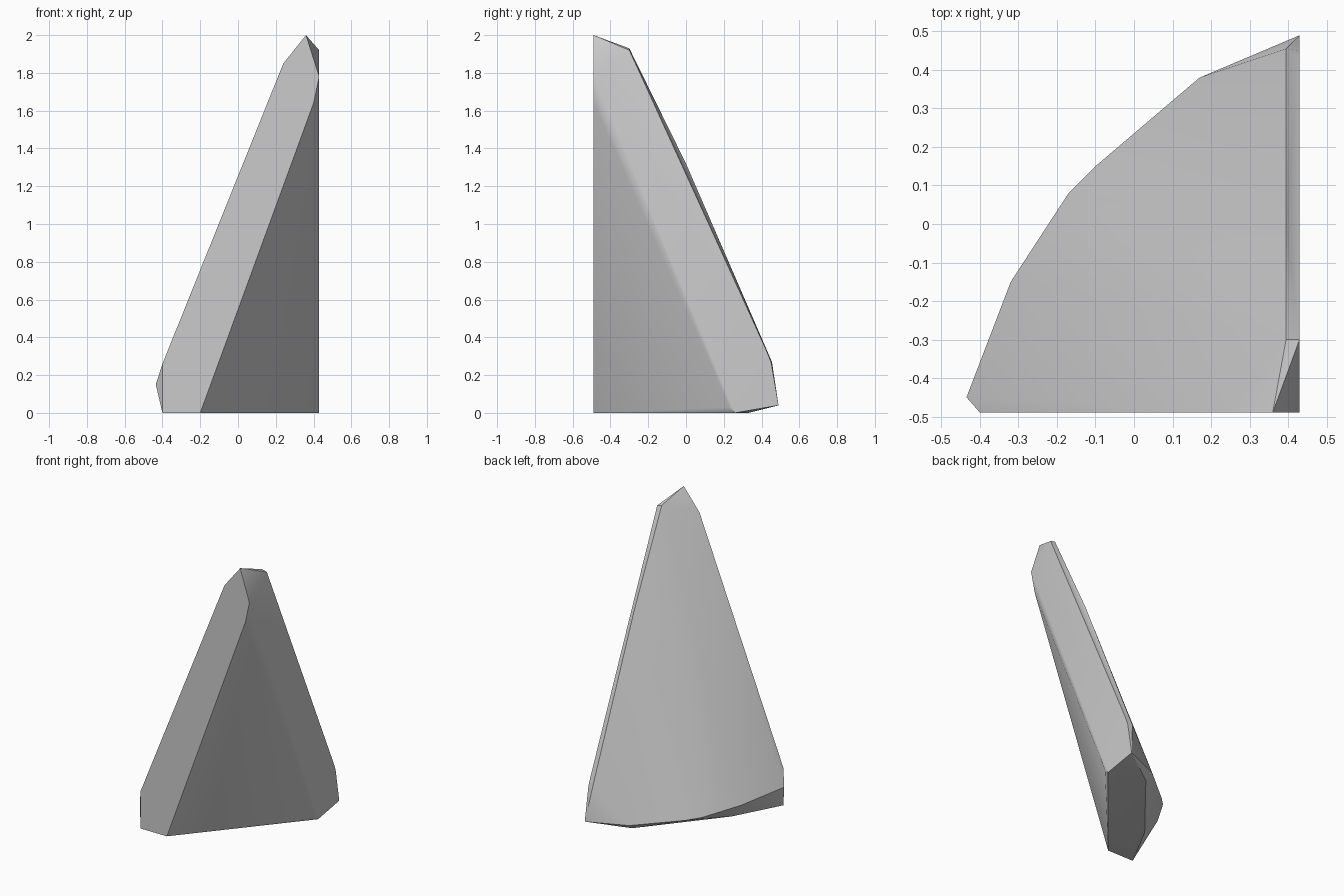
import bpy
import bmesh
import math

default_cube = bpy.data.objects.get("Cube")
if default_cube is not None:
    bpy.data.objects.remove(default_cube, do_unlink=True)


def flat_material(name, colour):
    material = bpy.data.materials.new(name)
    material.use_nodes = True
    material.diffuse_color = colour
    material.node_tree.nodes["Principled BSDF"].inputs["Base Color"].default_value = colour
    return material


def hull_object(name, points, material):
    mesh = bpy.data.meshes.new(name)
    bm = bmesh.new()
    for point in points:
        bm.verts.new(point)
    result = bmesh.ops.convex_hull(bm, input=bm.verts[:], use_existing_faces=False)
    loose = [v for v in bm.verts if not v.link_faces]
    bmesh.ops.delete(bm, geom=loose, context="VERTS")
    # merge the coplanar triangles of the flat sides
    bmesh.ops.dissolve_limit(bm, angle_limit=math.radians(0.8),
                             verts=bm.verts[:], edges=bm.edges[:])
    bmesh.ops.recalc_face_normals(bm, faces=bm.faces[:])
    bm.to_mesh(mesh)
    bm.free()
    mesh.materials.append(material)
    obj = bpy.data.objects.new(name, mesh)
    bpy.context.collection.objects.link(obj)
    return obj


front, side = -0.49, 0.43

# flat front side, as (x, z)
front_profile = [(-0.4, 0), (-0.4, 0.26), (0.24, 1.85), (0.36, 2),
                 (side, 1.78), (0.4, 1.64), (-0.2, 0)]

# flat end side, as (y, z)
end_profile = [(-0.3, 1.92), (0.43, 0.32), (0.45, 0.27), (0.49, 0.04),
               (0.26, 0), (0.23, 0.03), (-0.37, 1.5)]

# curved lower rim, worn top edge and underside
rim = [(-0.435, -0.45, 0.15), (-0.32, -0.15, 0.11), (-0.17, 0.08, 0.07),
       (-0.1, 0.15, 0.06), (0.17, 0.38, 0.04)]
worn_edge = [(0.395, -0.3, 1.93), (0.395, 0, 1.32), (0.395, 0.455, 0.27)]
underside = [(-0.23, -0.17, 0), (0.18, 0.33, 0)]

points = [(x, front, z) for x, z in front_profile]
points += [(side, y, z) for y, z in end_profile]
points += rim + worn_edge + underside

stone_grey = flat_material("stone grey", (0.6, 0.6, 0.6, 1))
shard = hull_object("stone_shard", points, stone_grey)

# smooth the curved outer side, keep the cut edges sharp
bpy.ops.object.select_all(action="DESELECT")
shard.select_set(True)
bpy.context.view_layer.objects.active = shard
bpy.ops.object.shade_smooth_by_angle(angle=math.radians(30))
